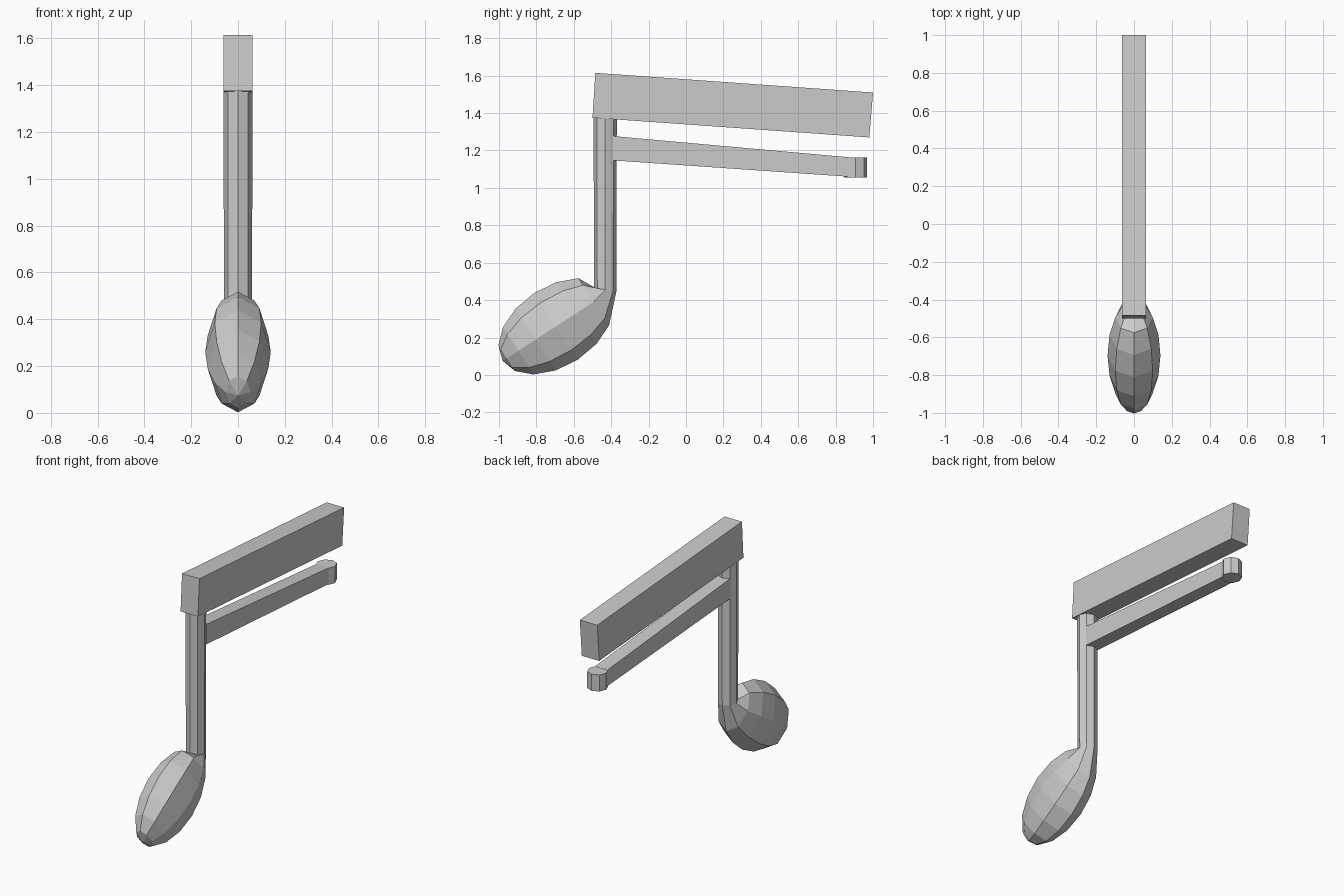
import bpy, bmesh
from math import sin, cos, pi, radians
from mathutils import Vector

if "Cube" in bpy.data.objects:
    bpy.data.objects.remove(bpy.data.objects["Cube"])

SIDES = 8


def finish(bm, name):
    bmesh.ops.recalc_face_normals(bm, faces=bm.faces)
    mesh = bpy.data.meshes.new(name)
    bm.to_mesh(mesh)
    bm.free()
    obj = bpy.data.objects.new(name, mesh)
    bpy.context.collection.objects.link(obj)
    return obj


def ring(center, up, rx, ru):
    """Octagon around center, spanned by x and the direction up."""
    return [center + up * (ru * cos(2 * pi * j / SIDES))
            + Vector((rx * sin(2 * pi * j / SIDES), 0, 0)) for j in range(SIDES)]


def loft(name, rings):
    bm = bmesh.new()
    loops = [[bm.verts.new(p) for p in r] for r in rings]
    for a, b in zip(loops, loops[1:]):
        for j in range(SIDES):
            k = (j + 1) % SIDES
            bm.faces.new((a[j], a[k], b[k], b[j]))
    bm.faces.new(loops[0])
    bm.faces.new(loops[-1])
    # Merge the collapsed pole ring into a point
    bmesh.ops.remove_doubles(bm, verts=bm.verts, dist=1e-5)
    return finish(bm, name)


def side_prism(name, profile, half):
    """Extrude a (y, z) outline symmetrically across x."""
    bm = bmesh.new()
    face = bm.faces.new([bm.verts.new((-half, y, z)) for y, z in profile])
    new = bmesh.ops.extrude_face_region(bm, geom=[face])["geom"]
    bmesh.ops.translate(bm, vec=(2 * half, 0, 0),
                        verts=[v for v in new if isinstance(v, bmesh.types.BMVert)])
    return finish(bm, name)


# Tilted oval head flowing into the upright stem
tilt = radians(33)
axis = Vector((0, cos(tilt), sin(tilt)))
up = Vector((0, -sin(tilt), cos(tilt)))
front = Vector((0, -1, 0))
mid = Vector((0, -0.695, 0.26))
rings = []
for i in range(7):
    t = max(pi * i / 8, 1e-7)
    rings.append(ring(mid - axis * 0.34 * cos(t), up, 0.14 * sin(t), 0.213 * sin(t)))
base = ring(Vector((0, -0.432, 0.455)), front, 0.06, 0.06)
for p in base:
    p.z -= 0.12 * (p.y + 0.432)
rings.append(base)
rings.append(ring(Vector((0, -0.432, 1.40)), front, 0.062, 0.062))
loft("note_head_and_stem", rings)

# Thick upper beam
side_prism("upper_beam", [(-0.50, 1.375), (0.98, 1.27), (1.0, 1.51), (-0.485, 1.615)], 0.0625)

# Thin lower beam with its short octagonal end post
side_prism("lower_beam", [(-0.39, 1.147), (0.87, 1.06), (0.87, 1.164), (-0.39, 1.277)], 0.045)
loft("end_post", [ring(Vector((0, 0.907, z)), front, 0.062, 0.062) for z in (1.055, 1.163)])
